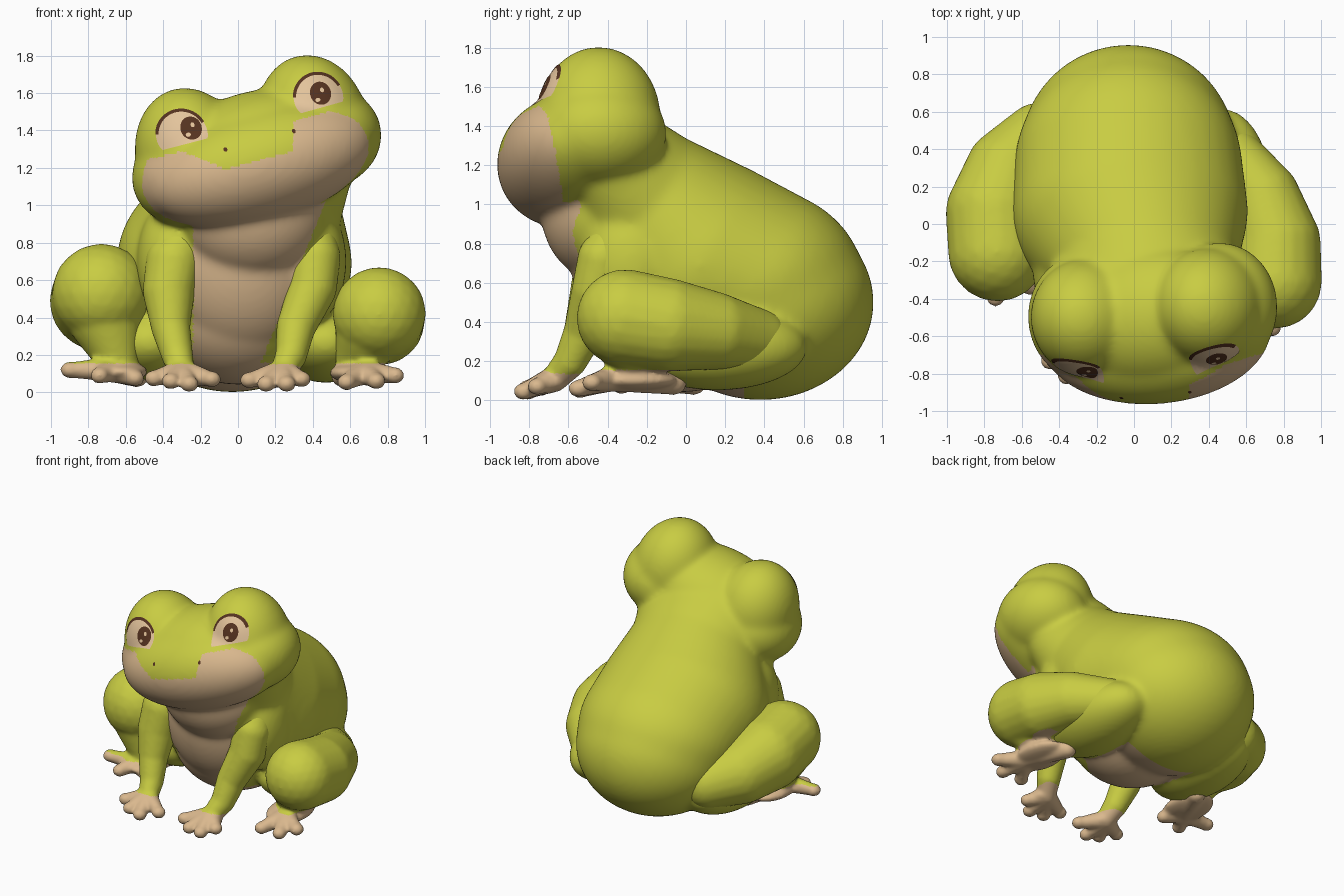
import bpy, bmesh
from math import sin, cos, pi, radians
from mathutils import Matrix, Vector
from mathutils.bvhtree import BVHTree

cube = bpy.data.objects.get("Cube")
if cube:
    bpy.data.objects.remove(cube)


def material(name, rgb):
    m = bpy.data.materials.new(name)
    m.use_nodes = True
    m.diffuse_color = (*rgb, 1)
    for node in m.node_tree.nodes:
        if node.type == 'BSDF_PRINCIPLED':
            node.inputs["Base Color"].default_value = (*rgb, 1)
            node.inputs["Roughness"].default_value = 0.7
    return m


GREEN = material("frog_green", (0.58, 0.605, 0.055))
CREAM = material("belly_cream", (0.70, 0.48, 0.27))
PALE = material("eye_cream", (0.77, 0.55, 0.33))
BROWN = material("eye_brown", (0.09, 0.032, 0.014))

# Tilted, slightly turned head frame
HEAD = (Matrix.Translation((0.1, -0.5, 1.27)) @ Matrix.Rotation(radians(5), 4, 'Z')
        @ Matrix.Rotation(radians(-15), 4, 'Y'))
HEAD_INV = HEAD.inverted()


def ellipsoid(bm, centre, radii, frame=Matrix(), detail=4):
    m = frame @ Matrix.Translation(centre) @ Matrix.Diagonal((*radii, 1))
    bmesh.ops.create_icosphere(bm, subdivisions=detail, radius=1, matrix=m)


def chain(bm, points, steps=10):
    """Tapered limb through (x, y, z, radius) points."""
    for a, b in zip(points, points[1:]):
        a, b = Vector(a), Vector(b)
        for i in range(steps + 1):
            p = a.lerp(b, i / steps)
            ellipsoid(bm, p[:3], (p[3],) * 3, detail=3)


def loft(bm, forms, steps=6):
    """Soft mass passing through (centre, radii) ellipsoids."""
    for (c0, r0), (c1, r1) in zip(forms, forms[1:]):
        for i in range(steps + 1):
            t = i / steps
            ellipsoid(bm, Vector(c0).lerp(Vector(c1), t), Vector(r0).lerp(Vector(r1), t))


def blend(name, bm, voxel, smooth, is_cream):
    """Fuse the overlapping forms into one smooth skin and colour it by rule."""
    me = bpy.data.meshes.new(name + "_forms")
    bm.to_mesh(me)
    bm.free()
    ob = bpy.data.objects.new(name, me)
    bpy.context.scene.collection.objects.link(ob)
    r = ob.modifiers.new("fuse", 'REMESH')
    r.mode = 'VOXEL'
    r.voxel_size = voxel
    s = ob.modifiers.new("soften", 'SMOOTH')
    s.factor = 0.5
    s.iterations = smooth
    dg = bpy.context.evaluated_depsgraph_get()
    skin = bpy.data.meshes.new_from_object(ob.evaluated_get(dg))
    ob.modifiers.clear()
    ob.data = skin
    bpy.data.meshes.remove(me)
    skin.name = name
    skin.materials.clear()
    skin.materials.append(GREEN)
    skin.materials.append(CREAM)
    for p in skin.polygons:
        p.use_smooth = True
        p.material_index = int(is_cream(p.center, p.normal))
    return ob


# Torso and head
bm = bmesh.new()
loft(bm, [((-0.03, 0.38, 0.50), (0.58, 0.58, 0.50)),         # rump
          ((-0.03, 0.30, 0.60), (0.61, 0.61, 0.50)),         # hips
          ((-0.02, 0.07, 0.69), (0.63, 0.57, 0.55)),         # back
          ((0.06, -0.20, 0.96), (0.49, 0.42, 0.43)),         # neck
          ((0.10, -0.37, 1.17), (0.51, 0.29, 0.36))])        # nape
ellipsoid(bm, (0.08, -0.41, 0.96), (0.40, 0.33, 0.36))       # throat
ellipsoid(bm, (0.0, -0.02, 0.45), (0.46, 0.45, 0.41))        # belly
ellipsoid(bm, (0.03, -0.20, 0.72), (0.46, 0.385, 0.55))      # chest
ellipsoid(bm, (0, 0, 0), (0.55, 0.39, 0.34), HEAD)           # skull
ellipsoid(bm, (0, -0.10, -0.05), (0.63, 0.365, 0.315), HEAD)  # muzzle
for side in (1, -1):
    ellipsoid(bm, (side * 0.34, 0.03, 0.09), (0.295, 0.315, 0.365), HEAD)  # eye bump
    ellipsoid(bm, (side * 0.38, 0.03, -0.01), (0.305, 0.34, 0.27), HEAD)   # cheek
    ellipsoid(bm, (0.02 + side * 0.36, -0.27, 0.70), (0.20, 0.26, 0.34))   # shoulder
    ellipsoid(bm, (side * 0.47, 0.16, 0.27), (0.27, 0.46, 0.22))           # haunch


def torso_cream(c, n):
    p = HEAD_INV @ c
    # mouth edge dips below the nose and rises on both cheeks
    rise = (p.x - 0.15) / 0.06 if p.x > 0 else (-p.x - 0.22) / 0.19
    edge = -0.02 + 0.15 * min(max(rise, 0), 1) - 0.6 * max(p.x - 0.42, 0)
    mouth = c.z > 0.8 and p.z < edge and p.y < -0.19 - 0.18 * p.z - 0.1 * p.x
    back_limit = -0.52 if c.z > 0.8 else 0
    bib = -0.24 < c.x < 0.06 + 0.4 * c.z and c.z < 1.02 and c.y < back_limit and n.y < -0.15
    under = n.z < -0.75 and c.z < 0.2 and c.y < 0.3 and abs(c.x) < 0.3
    return mouth or bib or under


torso = blend("torso_and_head", bm, 0.016, 32, torso_cream)


# Front legs, with palm and splayed toes
def front_leg(name, path, palm, toes):
    bm = bmesh.new()
    chain(bm, path + [palm])
    ellipsoid(bm, Vector(palm[:3]) + Vector((0, -0.03, -0.02)), (0.10, 0.09, 0.05))
    for tip in toes:
        chain(bm, [palm, (*tip, 0.04)])
        ellipsoid(bm, tip, (0.05, 0.05, 0.044), detail=3)
    blend(name, bm, 0.012, 8, lambda c, n: c.z < 0.135 + 0.25 * max(-0.66 - c.y, 0))


front_leg("right_front_leg",
          [(-0.27, -0.32, 0.86, 0.14), (-0.345, -0.42, 0.70, 0.15), (-0.37, -0.455, 0.54, 0.14),
           (-0.36, -0.52, 0.35, 0.105), (-0.325, -0.59, 0.20, 0.085)],
          (-0.30, -0.67, 0.11, 0.068),
          [(-0.45, -0.73, 0.075), (-0.36, -0.81, 0.06), (-0.26, -0.83, 0.045), (-0.14, -0.77, 0.07)])
front_leg("left_front_leg",
          [(0.38, -0.32, 0.88, 0.13), (0.415, -0.42, 0.72, 0.135), (0.40, -0.455, 0.56, 0.13),
           (0.31, -0.52, 0.35, 0.105), (0.285, -0.59, 0.20, 0.085)],
          (0.24, -0.67, 0.11, 0.068),
          [(0.06, -0.74, 0.065), (0.15, -0.81, 0.045), (0.26, -0.83, 0.045), (0.34, -0.76, 0.07)])


# Hind legs: folded thigh, shin, broad foot and toes
def hind_leg(name, thigh, shin, heel, ball, toes):
    bm = bmesh.new()
    chain(bm, thigh)
    chain(bm, shin)
    chain(bm, [heel, ball])
    middle = Vector(heel[:3]).lerp(Vector(ball[:3]), 0.65)
    ellipsoid(bm, middle, (0.15, 0.22, 0.055))
    for tip in toes:
        chain(bm, [ball, (*tip, 0.044)])
        ellipsoid(bm, tip, (0.052, 0.054, 0.046), detail=3)
    limit = heel[1] + 0.07
    blend(name, bm, 0.013, 14, lambda c, n: c.z < 0.155 and c.y < limit)


hind_leg("right_hind_leg",
         [(-0.73, -0.15, 0.53, 0.265), (-0.74, 0.06, 0.49, 0.268),
          (-0.67, 0.28, 0.42, 0.235), (-0.51, 0.46, 0.36, 0.19), (-0.30, 0.50, 0.38, 0.16)],
         [(-0.71, -0.16, 0.40, 0.20), (-0.64, -0.20, 0.17, 0.11)],
         (-0.54, 0.04, 0.09, 0.065), (-0.68, -0.27, 0.12, 0.066),
         [(-0.90, -0.28, 0.12), (-0.74, -0.39, 0.09), (-0.55, -0.33, 0.075)])
hind_leg("left_hind_leg",
         [(0.755, -0.31, 0.42, 0.25), (0.76, -0.10, 0.385, 0.24),
          (0.69, 0.14, 0.355, 0.20), (0.53, 0.36, 0.31, 0.16), (0.30, 0.46, 0.33, 0.14)],
         [(0.71, -0.29, 0.33, 0.19), (0.63, -0.22, 0.16, 0.11)],
         (0.56, -0.06, 0.09, 0.065), (0.68, -0.38, 0.11, 0.066),
         [(0.84, -0.48, 0.09), (0.74, -0.55, 0.06), (0.58, -0.54, 0.055)])

# Painted eye and nose details: thin plates laid on the head surface
tree = BVHTree.FromPolygons([v.co for v in torso.data.vertices],
                            [tuple(p.vertices) for p in torso.data.polygons])
FORWARD = HEAD.to_3x3() @ Vector((0, 1, 0))


def plate(name, centre, size, mat, lift, inner=0.0, arc=(0, 2 * pi), floor=-1.0, rings=6, segs=40):
    bm = bmesh.new()
    grid = []
    for i in range(rings + 1):
        t = inner + (1 - inner) * i / rings
        row = []
        for j in range(segs + 1):
            a = arc[0] + (arc[1] - arc[0]) * j / segs
            x = centre[0] + size[0] * t * cos(a)
            z = centre[1] + size[1] * t * max(sin(a), floor)
            hit = tree.ray_cast(HEAD @ Vector((x, -2, z)), FORWARD)
            row.append(bm.verts.new(hit[0] - FORWARD * lift))
        grid.append(row)
    for r0, r1 in zip(grid, grid[1:]):
        for j in range(segs):
            bm.faces.new((r0[j], r1[j], r1[j + 1], r0[j + 1]))
    bmesh.ops.remove_doubles(bm, verts=bm.verts, dist=0.0002)
    bm.normal_update()
    for f in bm.faces:
        f.smooth = True
        if f.normal.dot(FORWARD) > 0:
            f.normal_flip()
    me = bpy.data.meshes.new(name)
    bm.to_mesh(me)
    bm.free()
    me.materials.append(mat)
    bpy.context.scene.collection.objects.link(bpy.data.objects.new(name, me))


for label, side, iris_x in (("left", 1, 0.395), ("right", -1, -0.325)):
    eye = (side * 0.38, 0.215)
    plate(label + "_eye_white", eye, (0.135, 0.13), PALE, 0.004, floor=-0.42)
    plate(label + "_eyelid_line", eye, (0.138, 0.138), BROWN, 0.006, inner=0.88,
          arc=(radians(15), radians(165)), rings=2)
    plate(label + "_iris", (iris_x, 0.235), (0.057, 0.062), BROWN, 0.007)
    plate(label + "_eye_glint", (iris_x + 0.012, 0.25), (0.011, 0.013), PALE, 0.009, rings=2, segs=16)
    plate(label + "_lower_glint", (iris_x - 0.025, 0.205), (0.014, 0.011), PALE, 0.009, rings=2, segs=16)
    plate(label + "_nostril", (side * 0.19, 0.08), (0.010, 0.012), BROWN, 0.004, rings=2, segs=16)
